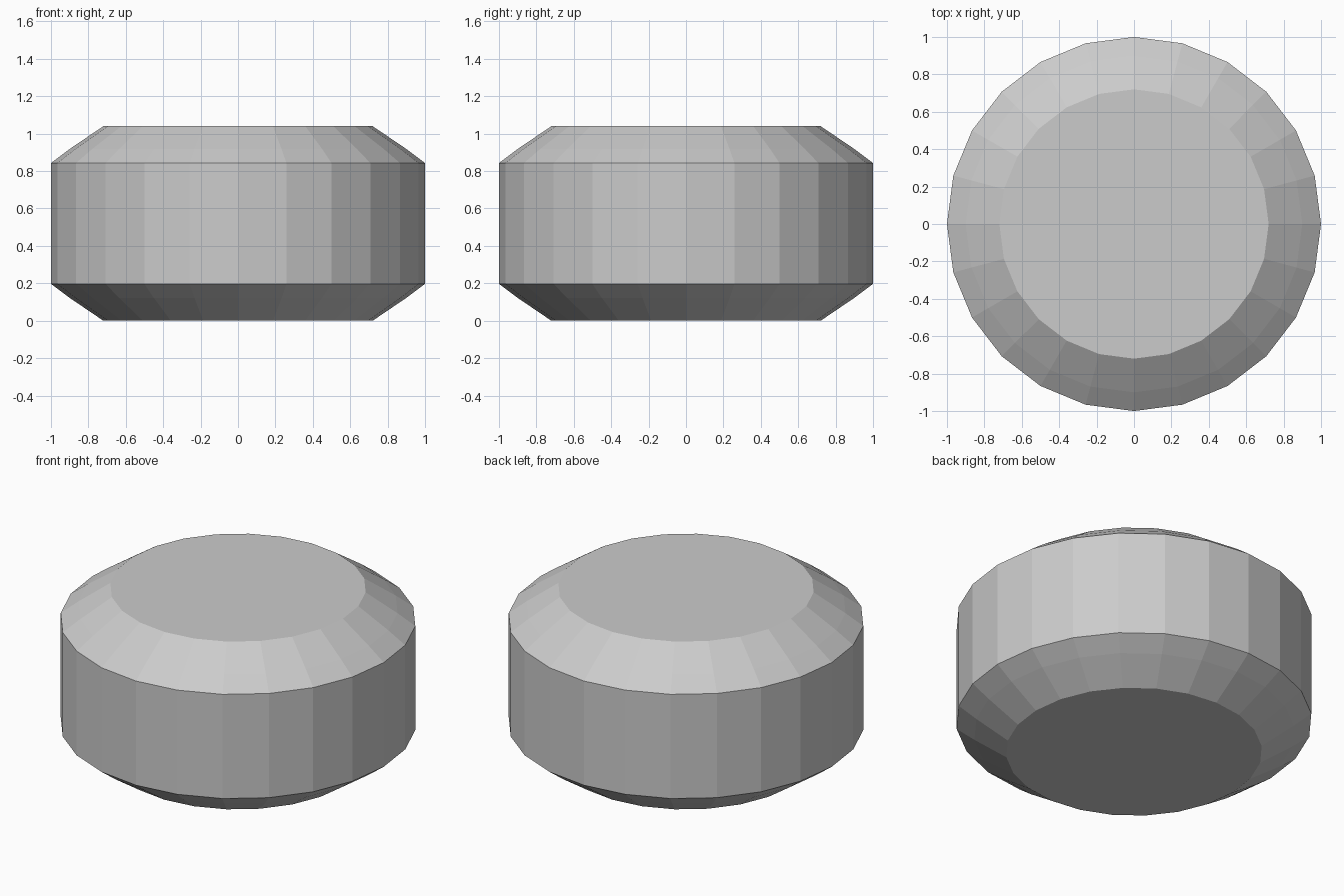
import bpy, bmesh, math

if "Cube" in bpy.data.objects:
    bpy.data.objects.remove(bpy.data.objects["Cube"])

SIDES = 24
# Half-silhouette from bottom to top: (radius, height)
PROFILE = [(0.72, 0.0), (0.9, 0.122), (1.0, 0.197),
           (1.0, 0.843), (0.9, 0.918), (0.72, 1.04)]


def lathe(name, profile, sides):
    """Faceted solid of revolution with flat end caps."""
    bm = bmesh.new()
    rings = []
    for r, z in profile:
        rings.append([bm.verts.new((r * math.cos(2 * math.pi * i / sides),
                                    r * math.sin(2 * math.pi * i / sides), z))
                      for i in range(sides)])
    for low, high in zip(rings, rings[1:]):
        for i in range(sides):
            j = (i + 1) % sides
            bm.faces.new((low[i], low[j], high[j], high[i]))
    bm.faces.new(rings[0][::-1])
    bm.faces.new(rings[-1])
    bmesh.ops.recalc_face_normals(bm, faces=bm.faces)
    mesh = bpy.data.meshes.new(name)
    bm.to_mesh(mesh)
    bm.free()
    obj = bpy.data.objects.new(name, mesh)
    bpy.context.collection.objects.link(obj)
    return obj


# Drum body with bevelled top and bottom
lathe("drum_body", PROFILE, SIDES)
